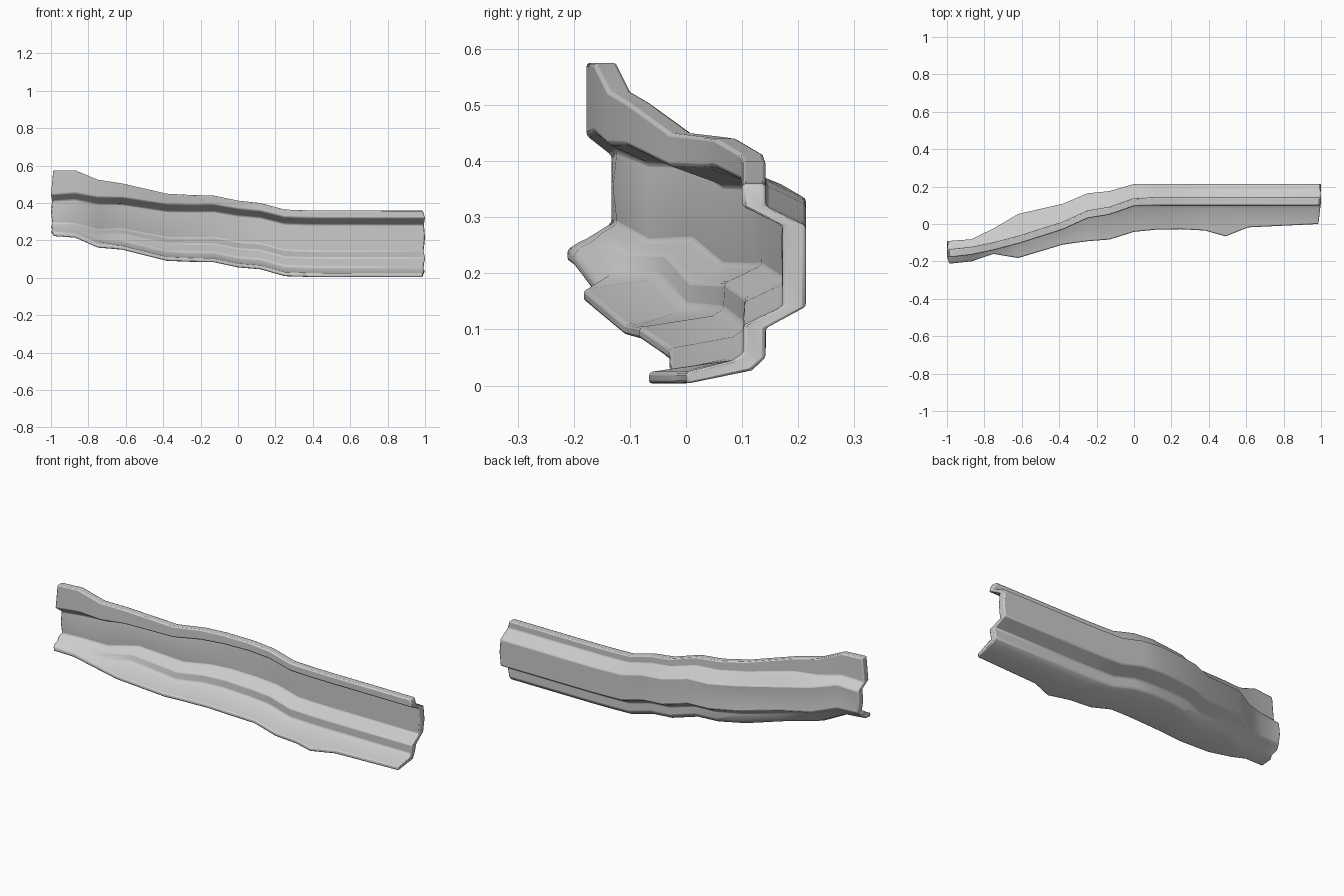
import bpy, bmesh, random

if "Cube" in bpy.data.objects:
    bpy.data.objects.remove(bpy.data.objects["Cube"])

random.seed(4)


def lerp(a, b, t):
    return a + (b - a) * t


# Stations along the rail: x, top z, lip y, channel front y, bottom z, bottom lip y, crush
STATIONS = [
    (-1.00, .575, -.178, -.133, .222, -.212, 1.0),
    (-.87, .575, -.165, -.123, .213, -.200, .90),
    (-.75, .525, -.140, -.065, .160, -.160, .60),
    (-.62, .505, -.106, .012, .150, -.182, .40),
    (-.38, .450, -.030, .067, .090, -.110, .20),
    (-.25, .443, .030, .122, .085, -.092, .15),
    (-.13, .440, .050, .134, .083, -.083, .10),
    (.00, .413, .096, .172, .055, -.042, .05),
    (.12, .400, .100, .172, .045, -.030, .03),
    (.25, .365, .100, .172, .008, -.028, 0),
    (.38, .361, .100, .172, .004, -.035, 0),
    (.49, .360, .100, .172, .003, -.066, 0),
    (.61, .360, .100, .172, .003, -.018, 0),
    (1.00, .360, .100, .172, .003, .000, 0),
]


def profile(top, lip, chan, bot, front, d):
    """Matching front and back points from the top lip to the bottom lip."""
    drop = lerp(.04, .13, d)
    z_hi = top - drop - .035
    z_lo = bot + lerp(.138, .068, d)
    wob = .008 if 0 < d < 1 else 0
    inner = [
        (lip, top),
        (lip, top - drop),
        (chan, z_hi),
        (chan + random.uniform(-wob, 0), lerp(z_hi, z_lo, .5)),
        (chan, z_lo),
        (lerp(chan - .07, chan - .02, d), bot + lerp(.105, .055, d)),
        (lerp(chan - .07, chan - .045, d), bot + lerp(.055, .04, d)),
        (lerp(chan - .09, chan - .06, d), bot + lerp(.042, .033, d)),
        (front, bot + .021),
    ]
    offsets = [(.042, 0)] * 5 + [(.04, -.006), (.04, -.008), (.035, -.018), (0, -.021)]
    outer = [(y + oy, z + oz) for (y, z), (oy, oz) in zip(inner, offsets)]
    return inner + outer[::-1]


# Bent corrugated rail, lofted as a closed thick sheet
bm = bmesh.new()
rings = []
RAGGED = [.012, 0, .006, .0, .008, 0, .01, .004, .014]
for x, *params in STATIONS:
    pts = profile(*params)
    n = len(pts)
    ring = []
    for i, (y, z) in enumerate(pts):
        px = x
        if abs(x) == 1:  # slightly torn ends
            px -= (1 if x > 0 else -1) * RAGGED[min(i, n - 1 - i)]
        ring.append(bm.verts.new((px, y, z)))
    rings.append(ring)
for a, b in zip(rings, rings[1:]):
    for i in range(n):
        j = (i + 1) % n
        bm.faces.new((a[i], a[j], b[j], b[i]))

# End caps as strips across the sheet thickness
for ring in (rings[0], rings[-1]):
    for i in range(n // 2 - 1):
        bm.faces.new((ring[i], ring[i + 1], ring[n - 2 - i], ring[n - 1 - i]))
bmesh.ops.recalc_face_normals(bm, faces=bm.faces)

mesh = bpy.data.meshes.new("bent_rail")
bm.to_mesh(mesh)
bm.free()
rail = bpy.data.objects.new("bent_rail", mesh)
bpy.context.collection.objects.link(rail)

# Softened rim and smooth shading
bevel = rail.modifiers.new("soft_edges", 'BEVEL')
bevel.width = .006
bevel.segments = 2
bevel.limit_method = 'ANGLE'
bevel.angle_limit = .7
bpy.context.view_layer.objects.active = rail
rail.select_set(True)
bpy.ops.object.shade_smooth_by_angle(angle=.7)
